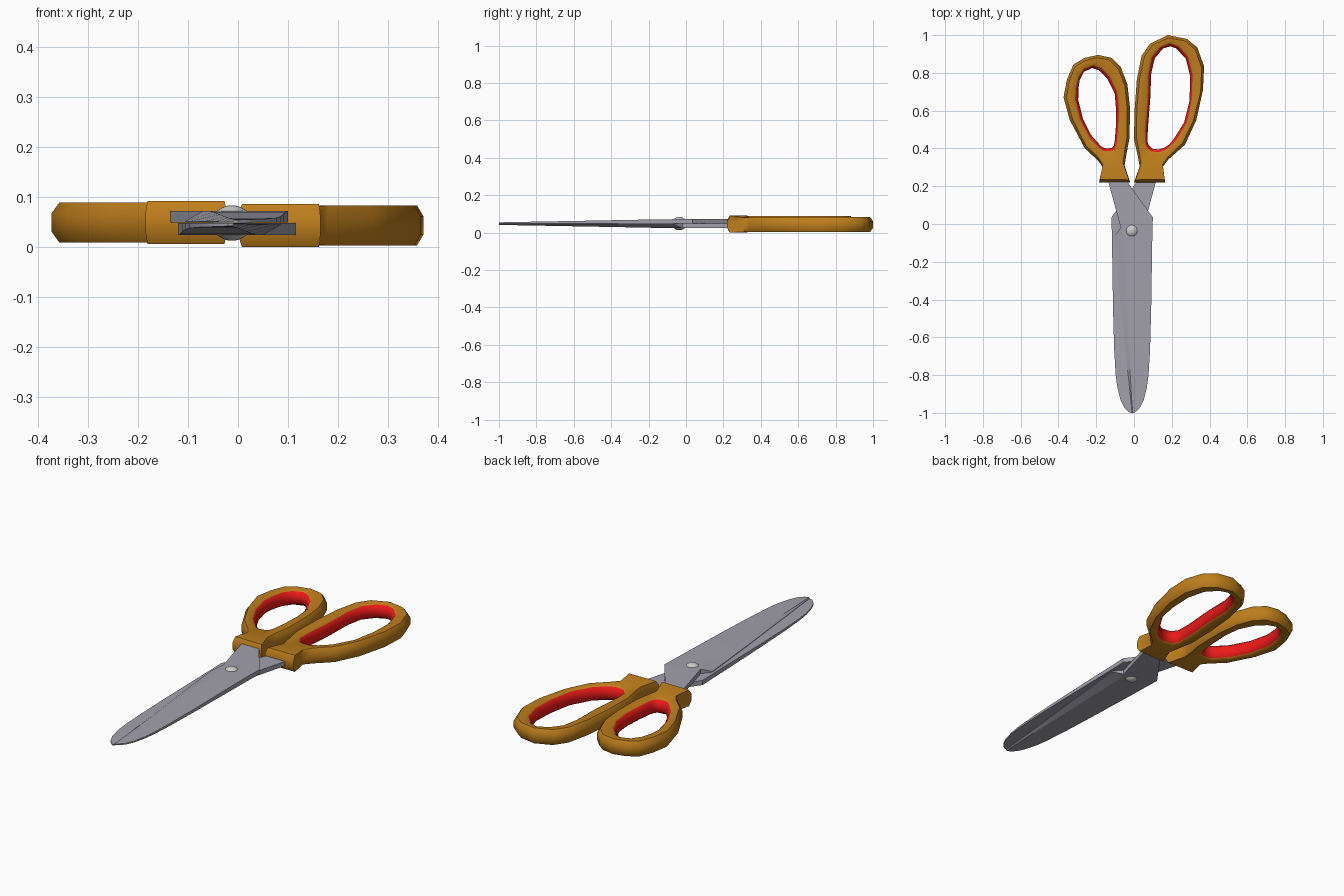
import bpy, bmesh, math
from mathutils import Vector, Matrix

if "Cube" in bpy.data.objects:
    bpy.data.objects.remove(bpy.data.objects["Cube"])


def material(name, rgb):
    m = bpy.data.materials.new(name)
    m.diffuse_color = (*rgb, 1)
    m.use_nodes = True
    m.node_tree.nodes["Principled BSDF"].inputs["Base Color"].default_value = m.diffuse_color
    return m


orange = material("orange_plastic", (0.52, 0.21, 0.012))
red = material("red_lining", (0.85, 0.01, 0.01))
steel = material("steel", (0.36, 0.35, 0.41))


def loft(name, rings, mats, closed, angle, red_strips=()):
    """Skin a list of equal-length cross-sections."""
    bm = bmesh.new()
    vs = [[bm.verts.new(p) for p in r] for r in rings]
    n, k = len(vs), len(vs[0])
    for i in range(n if closed else n - 1):
        a, b = vs[i], vs[(i + 1) % n]
        for j in range(k):
            f = bm.faces.new((a[j], a[(j + 1) % k], b[(j + 1) % k], b[j]))
            f.material_index = 1 if j in red_strips else 0
    if not closed:
        bm.faces.new(vs[0])
        bm.faces.new(vs[-1])
    bmesh.ops.remove_doubles(bm, verts=bm.verts, dist=1e-5)
    bmesh.ops.recalc_face_normals(bm, faces=bm.faces)
    me = bpy.data.meshes.new(name)
    bm.to_mesh(me)
    bm.free()
    for m in mats:
        me.materials.append(m)
    ob = bpy.data.objects.new(name, me)
    bpy.context.collection.objects.link(ob)
    bpy.context.view_layer.objects.active = ob
    ob.select_set(True)
    bpy.ops.object.shade_smooth_by_angle(angle=math.radians(angle))
    ob.select_set(False)
    return ob


def handle(name, stations, zc):
    """Finger loop: rounded section between outer and inner outline, red inside."""
    rings = []
    for ox, oy, ix, iy in stations:
        o, i = Vector((ox, oy, 0)), Vector((ix, iy, 0))
        d = (i - o).normalized()
        s = 1.07 if oy < 0.25 else 0.95 if oy < 0.32 else 1.0
        sect = [(o, 0, -.018), (o, 0, .018), (o + d * .016, 0, .04 * s),
                (i - d * .010, 0, .04), (i, 0, .034), (i + d * .015, 0, .018),
                (i + d * .015, 0, -.018), (i, 0, -.034), (i - d * .010, 0, -.04),
                (o + d * .016, 0, -.04 * s)]
        rings.append([(p.x, p.y, zc + z) for p, _, z in sect])
    return loft(name, rings, [orange, red], True, 50, (4, 5, 6))


# Large and small finger loops (outer x, y, inner x, y)
handle("large_handle", [
    (.165, .22, .135, .38), (.15, .30, .16, .39), (.18, .34, .185, .405),
    (.27, .42, .225, .445), (.33, .55, .28, .54), (.365, .71, .305, .66),
    (.371, .835, .31, .79), (.335, .935, .285, .885), (.28, .98, .235, .94),
    (.18, 1.0, .19, .955), (.085, .955, .14, .935), (.04, .89, .095, .88),
    (.015, .765, .077, .79), (.003, .60, .075, .66), (0, .45, .062, .50),
    (.02, .36, .062, .42), (.03, .305, .075, .40), (0, .22, .09, .385)], .043)
handle("small_handle", [
    (-.02, .22, -.11, .39), (-.05, .31, -.10, .40), (-.04, .37, -.092, .43),
    (-.025, .45, -.085, .50), (-.02, .605, -.08, .605), (-.035, .74, -.09, .70),
    (-.07, .83, -.13, .78), (-.12, .88, -.175, .825), (-.19, .895, -.215, .84),
    (-.26, .88, -.265, .82), (-.32, .845, -.293, .775), (-.355, .765, -.306, .72),
    (-.373, .67, -.31, .66), (-.34, .55, -.285, .555), (-.26, .40, -.235, .46),
    (-.19, .335, -.18, .40), (-.165, .30, -.165, .39), (-.185, .22, -.145, .385)], .049)

# Blade sections: y, cutting edge x, bevel x, spine x, edge z, top z
sections = [
    (.30, -.156, -.15, -.085, .072, .072), (.19, -.127, -.12, -.012, .072, .072),
    (.035, -.085, -.08, .10, .072, .072), (-.02, -.07, -.065, .098, .072, .072),
    (-.065, -.105, -.055, .097, .052, .0715), (-.19, -.094, -.049, .095, .052, .070),
    (-.45, -.068, -.037, .091, .051, .065), (-.665, -.045, -.027, .085, .051, .061),
    (-.80, -.031, -.020, .077, .050, .0585), (-.865, -.024, -.016, .068, .050, .0575),
    (-.93, -.017, -.012, .052, .050, .056), (-.97, -.013, -.009, .033, .050, .0555),
    (-.99, -.011, -.007, .014, .050, .055), (-1.0, -.011, -.009, .0, .050, .054)]
rings = [[(e, y, .0485), (e, y, ze), (b, y, zt), (s, y, zt), (s, y, .0485)]
         for y, e, b, s, ze, zt in sections]
upper = loft("upper_blade", rings, [steel], False, 20)

# Lower blade: same blade turned half a revolution about the long axis
lower = upper.copy()
lower.name = "lower_blade"
lower.data = upper.data.copy()
c = Vector((-.01, 0, .048))
lower.data.transform(Matrix.Translation(c) @ Matrix.Rotation(math.pi, 4, 'Y')
                     @ Matrix.Translation(-c))
bpy.context.collection.objects.link(lower)

# Pivot rivet with domed heads on both sides
bpy.ops.mesh.primitive_uv_sphere_add(segments=20, ring_count=12, radius=1,
                                     location=(-.012, -.035, .048))
rivet = bpy.context.object
rivet.name = "pivot_rivet"
rivet.scale = (.040, .040, .0355)
bpy.ops.object.transform_apply(location=False, rotation=False, scale=True)
bpy.ops.object.shade_smooth()
